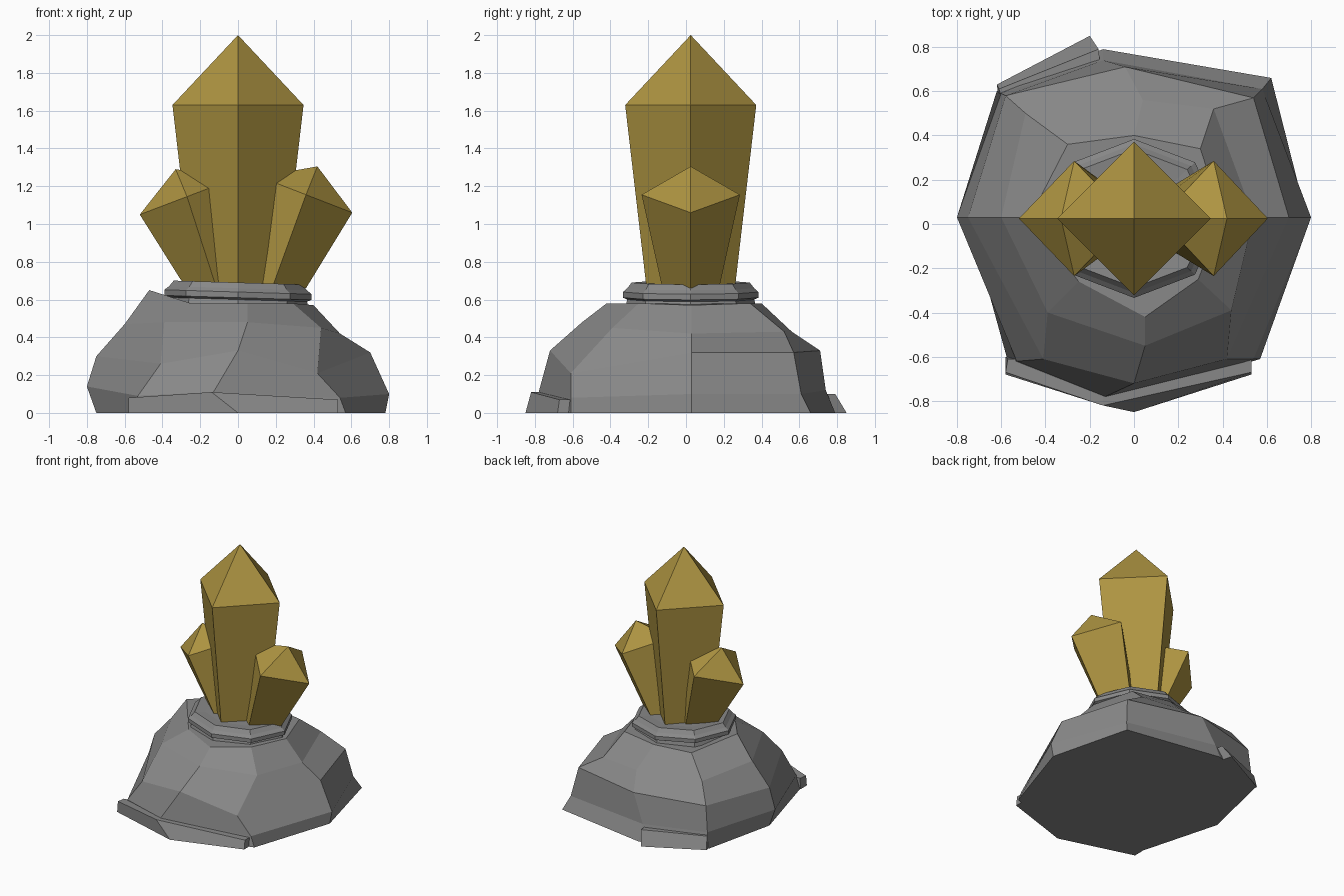
import bpy, bmesh, math

CY = 0.025  # the cluster sits slightly behind centre


def material(name, rgb):
    m = bpy.data.materials.new(name)
    m.diffuse_color = (*rgb, 1)
    return m


stone = material("dark_stone", (0.25, 0.25, 0.25))
gold = material("amber_crystal", (0.42, 0.295, 0.053))


def loft(name, rings, tip=None, mat=stone):
    """Skin closed rings; end in a point if tip is given, else a flat cap."""
    bm = bmesh.new()
    vs = [[bm.verts.new(p) for p in r] for r in rings]
    n = len(vs[0])
    for a, b in zip(vs, vs[1:]):
        for i in range(n):
            j = (i + 1) % n
            bm.faces.new((a[i], a[j], b[j], b[i]))
    bm.faces.new(vs[0])
    if tip:
        t = bm.verts.new(tip)
        for i in range(n):
            bm.faces.new((vs[-1][i], vs[-1][(i + 1) % n], t))
    else:
        bm.faces.new(vs[-1])
    bmesh.ops.recalc_face_normals(bm, faces=bm.faces)
    me = bpy.data.meshes.new(name)
    bm.to_mesh(me)
    bm.free()
    me.materials.append(mat)
    bpy.context.collection.objects.link(bpy.data.objects.new(name, me))


# rock body: eight columns (W, SW, S, SE, E, NE, N, NW), bottom to top
columns = [
    [(-.75, .03, 0), (-.80, .03, .14), (-.75, .03, .30), (-.60, .03, .47), (-.47, .03, .65)],
    [(-.57, -.62, 0), (-.53, -.62, .09), (-.41, -.61, .26), (-.39, -.40, .48), (-.25, -.26, .58)],
    [(0, -.78, 0), (-.13, -.78, .11), (0, -.72, .33), (.05, -.55, .48), (.05, -.42, .58)],
    [(.57, -.61, 0), (.54, -.61, .08), (.42, -.61, .21), (.44, -.39, .45), (.29, -.25, .58)],
    [(.78, .03, 0), (.80, .03, .10), (.70, .03, .32), (.54, .03, .42), (.40, .03, .57)],
    [(.62, .66, 0), (.58, .61, .10), (.54, .57, .32), (.36, .52, .43), (.30, .34, .58)],
    [(-.14, .79, 0), (-.14, .74, .12), (-.04, .71, .33), (.04, .56, .43), (0, .40, .58)],
    [(-.62, .60, 0), (-.60, .59, .12), (-.58, .58, .32), (-.49, .50, .46), (-.30, .36, .58)],
]
loft("rock_body", [[c[k] for c in columns] for k in range(5)])

# broken stone slabs lying against the foot
loft("front_left_slab", [
    [(-.58, -.68, 0), (0, -.85, 0), (0, -.6, 0), (-.58, -.6, 0)],
    [(-.58, -.67, .08), (-.14, -.82, .11), (-.14, -.6, .11), (-.57, -.61, .08)]])
loft("front_right_slab", [
    [(0, -.85, 0), (.53, -.68, 0), (.53, -.6, 0), (0, -.6, 0)],
    [(-.14, -.82, .11), (.53, -.67, .07), (.53, -.6, .07), (-.14, -.6, .11)]])
loft("back_slab", [
    [(-.62, .63, 0), (-.20, .85, 0), (-.14, .6, 0), (-.6, .5, 0)],
    [(-.61, .61, .10), (-.16, .79, .10), (-.14, .6, .10), (-.58, .5, .10)]])

# collar: octagonal lip around the crystals, a little higher at the left
profile = [(.38, .55), (.365, .60), (.39, .61), (.39, .64), (.365, .66), (.34, .69), (.26, .685)]
loft("rock_collar", [[(r * math.cos(a), CY + .92 * r * math.sin(a), z - .03 * r * math.cos(a))
                      for a in (i * math.pi / 4 for i in range(8))] for r, z in profile])


# four-sided crystals, each with tilted square rings and a pointed tip
def crystal(name, rings, tip):
    loft(name, [[(x - dx, CY, z - dz), (x, CY - w, z), (x + dx, CY, z + dz), (x, CY + w, z)]
                for x, z, dx, dz, w in rings], (tip[0], CY, tip[1]), gold)


crystal("main_crystal", [(0, .67, .235, 0, .235), (0, 1.63, .347, 0, .347)], (0, 2.0))
crystal("left_crystal", [(-.12, .68, .18, -.02, .15), (-.27, 1.145, .25, .095, .26)], (-.33, 1.29))
crystal("right_crystal", [(.18, .66, -.18, 0, .15), (.36, 1.155, -.245, -.095, .26)][:1]
        + [(.36, 1.155, -.245, .095, .26)], (.42, 1.305))
